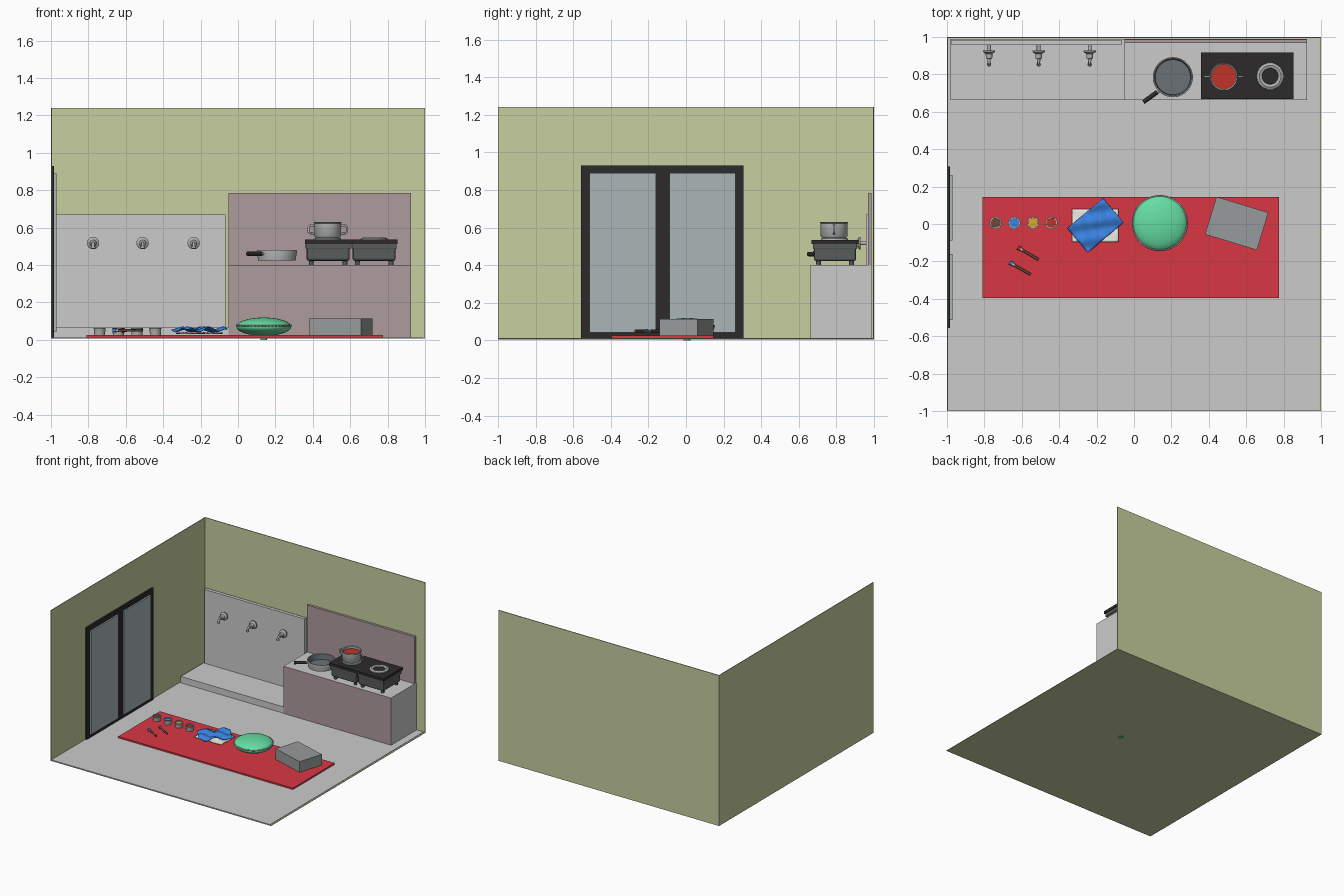
import bpy, bmesh, math
from mathutils import Vector

if "Cube" in bpy.data.objects:
    bpy.data.objects.remove(bpy.data.objects["Cube"])


def mat(name, r, g, b):
    m = bpy.data.materials.new(name)
    m.diffuse_color = [(c / 255) ** 2.2 for c in (r, g, b)] + [1]
    m.use_nodes = True
    m.node_tree.nodes["Principled BSDF"].inputs["Base Color"].default_value = m.diffuse_color
    return m


OLIVE = mat("olive", 198, 206, 158)
PINK = mat("dusty_pink", 172, 153, 156)
BLACK = mat("black", 48, 46, 46)
DARK = mat("dark_grey", 88, 92, 91)
GLASS = mat("glass", 168, 180, 182)
RED = mat("red", 215, 58, 70)
GREEN = mat("green", 100, 220, 160)
BLUE = mat("blue", 60, 130, 225)
WHITE = mat("white", 238, 238, 230)
AMBER = mat("amber", 222, 165, 50)
SAUCE = mat("sauce", 190, 55, 45)
BROWN = mat("brown", 110, 75, 60)
PANGREY = mat("pan_grey", 105, 112, 116)
STEEL = mat("steel", 175, 178, 178)


def finish(name, bm, m=None, smooth=False):
    bmesh.ops.recalc_face_normals(bm, faces=bm.faces)
    me = bpy.data.meshes.new(name)
    bm.to_mesh(me)
    bm.free()
    ob = bpy.data.objects.new(name, me)
    bpy.context.collection.objects.link(ob)
    if m:
        me.materials.append(m)
    if smooth:
        bpy.ops.object.select_all(action='DESELECT')
        ob.select_set(True)
        bpy.context.view_layer.objects.active = ob
        bpy.ops.object.shade_smooth_by_angle(angle=math.radians(40))
    return ob


def box(name, x, y, z, m=None, bevel=0):
    bm = bmesh.new()
    bmesh.ops.create_cube(bm, size=1)
    for v in bm.verts:
        v.co = Vector(((v.co.x) * (x[1] - x[0]), v.co.y * (y[1] - y[0]), v.co.z * (z[1] - z[0])))
    ob = finish(name, bm, m)
    ob.location = (sum(x) / 2, sum(y) / 2, sum(z) / 2)
    if bevel:
        b = ob.modifiers.new("bevel", 'BEVEL')
        b.width, b.segments = bevel, 2
    return ob


def lathe(name, profile, loc, m=None, seg=32, rot=(0, 0, 0)):
    bm = bmesh.new()
    vs = [bm.verts.new((r, 0, z)) for r, z in profile]
    es = [bm.edges.new(p) for p in zip(vs, vs[1:])]
    bmesh.ops.spin(bm, geom=vs + es, axis=(0, 0, 1), cent=(0, 0, 0), angle=2 * math.pi, steps=seg)
    bmesh.ops.remove_doubles(bm, verts=bm.verts, dist=1e-5)
    ob = finish(name, bm, m, True)
    ob.location, ob.rotation_euler = loc, rot
    return ob


def tube(name, pts, r, m=None):
    cu = bpy.data.curves.new(name, 'CURVE')
    cu.dimensions, cu.bevel_depth, cu.bevel_resolution, cu.use_fill_caps = '3D', r, 2, True
    sp = cu.splines.new('POLY')
    sp.points.add(len(pts) - 1)
    for p, c in zip(sp.points, pts):
        p.co = (*c, 1)
    ob = bpy.data.objects.new(name, cu)
    bpy.context.collection.objects.link(ob)
    if m:
        cu.materials.append(m)
    return ob


def torus(name, R, r, loc, m=None):
    prof = [(R + r * math.cos(i * math.pi / 5), r * math.sin(i * math.pi / 5)) for i in range(11)]
    return lathe(name, prof, loc, m, 40)


def cloth(name, w, d, loc, rot, amp, m):
    bm = bmesh.new()
    bmesh.ops.create_grid(bm, x_segments=20, y_segments=16, size=0.5)
    for v in bm.verts:
        u, t = v.co.x, v.co.y
        fold = math.sin(11 * u + 3 * t) * math.cos(7 * t - 2 * u)
        v.co = (u * w, t * d, amp * fold)
    ob = finish(name, bm, m, True)
    ob.location, ob.rotation_euler = loc, (0, 0, rot)
    s = ob.modifiers.new("thickness", 'SOLIDIFY')
    s.thickness = 0.003


# Room shell
box("base", (-1, 1), (-1, 1), (0.006, 0.01), OLIVE)
box("floor", (-0.995, 0.988), (-0.995, 0.993), (0.009, 0.013))
box("left_wall", (-1, -0.995), (-1, 1), (0.006, 1.24), OLIVE)
box("back_wall", (-1, 1), (0.994, 1), (0.006, 1.24), OLIVE)

# Sliding door on the left wall
X = (-0.997, -0.983)
for n, z in (("top", (0.89, 0.93)), ("bottom", (0.01, 0.042))):
    box("door_rail_" + n, X, (-0.557, 0.307), z, BLACK)
for i, y in enumerate([(-0.557, -0.513), (-0.16, -0.088), (0.262, 0.307)]):
    box(f"door_post_{i}", X, y, (0.042, 0.89), BLACK)
for i, y in enumerate([(-0.513, -0.16), (-0.088, 0.262)]):
    box(f"door_glass_{i}", (-0.99, -0.971), y, (0.042, 0.89), GLASS)

# Washing area: step, panel and taps
box("wash_step", (-0.985, -0.05), (0.665, 0.99), (0.01, 0.065))
box("wash_panel", (-0.975, -0.068), (0.957, 0.984), (0.06, 0.67))
for i, x in enumerate((-0.775, -0.51, -0.237)):
    prof = [(0, -0.03), (0.01, -0.03), (0.01, 0), (0.033, 0), (0.033, 0.008), (0.018, 0.018),
            (0.017, 0.042), (0.009, 0.046), (0.009, 0.06), (0, 0.06)]
    lathe(f"tap_{i}", prof, (x, 0.928, 0.517), STEEL, 20, (math.pi / 2, 0, 0))
    tube(f"tap_spout_{i}", [(x, 0.88, 0.517), (x, 0.863, 0.516), (x, 0.855, 0.508), (x, 0.853, 0.492)], 0.008, STEEL)
    lathe(f"tap_nozzle_{i}", [(0, 0), (0.012, 0), (0.012, 0.012), (0, 0.012)], (x, 0.853, 0.488), STEEL, 16)

# Counter with pink front and splashback
c = box("counter", (-0.05, 0.925), (0.662, 0.99), (0.01, 0.4), mat("light_grey", 204, 204, 204))
c.data.materials.append(PINK)
for f in c.data.polygons:
    f.material_index = int(f.normal.y < -0.5)
box("splashback", (-0.05, 0.925), (0.967, 0.986), (0.4, 0.785), PINK)

# Stove: two bodies on feet under one dark top
box("stove_top", (0.357, 0.853), (0.667, 0.917), (0.513, 0.535), BLACK)
for i, x in enumerate([(0.367, 0.597), (0.613, 0.843)]):
    box(f"stove_body_{i}", x, (0.68, 0.905), (0.422, 0.5), DARK, 0.012)
    box(f"stove_collar_{i}", (x[0] - .005, x[1] + .005), (0.674, 0.91), (0.485, 0.516), DARK, 0.004)
    for j, fx in enumerate((x[0] + 0.025, x[1] - 0.025)):
        for k, fy in enumerate((0.705, 0.88)):
            lathe(f"stove_foot_{i}{j}{k}", [(0, 0), (0.012, 0), (0.014, 0.03), (0, 0.03)], (fx, fy, 0.4), DARK, 12)
for i, x in enumerate((0.48, 0.728)):
    lathe(f"burner_{i}", [(0.042, 0), (0.073, 0), (0.071, 0.008), (0.058, 0.015), (0.044, 0.01), (0.042, 0)],
          (x, 0.79, 0.533), STEEL)

# Cooking pot with sauce and side handles
lathe("pot", [(0, 0), (0.066, 0), (0.071, 0.006), (0.071, 0.074), (0.075, 0.078), (0.072, 0.082),
              (0.065, 0.078), (0.065, 0.008), (0, 0.008)], (0.48, 0.787, 0.548), STEEL)
lathe("pot_sauce", [(0, 0.06), (0.066, 0.06), (0.066, 0.05), (0, 0.05)], (0.48, 0.787, 0.548), SAUCE)
for s in (-1, 1):
    pts = [(0.48 + s * dx, 0.787, z) for dx, z in ((0.068, 0.612), (0.096, 0.61), (0.103, 0.602),
                                                   (0.103, 0.578), (0.096, 0.57), (0.068, 0.568))]
    tube("pot_handle_" + ("left" if s < 0 else "right"), pts, 0.006, STEEL)

# Frying pan
lathe("pan", [(0, 0), (0.1, 0), (0.107, 0.05), (0.106, 0.055), (0.1, 0.054), (0.095, 0.008), (0, 0.008)],
      (0.208, 0.785, 0.424), STEEL, 40)
lathe("pan_inside", [(0, 0), (0.094, 0), (0.0985, 0.044)], (0.208, 0.785, 0.4335), PANGREY, 40)
tube("pan_handle_neck", [(0.14, 0.715, 0.46), (0.11, 0.692, 0.459)], 0.007, STEEL)
tube("pan_handle", [(0.125, 0.706, 0.46), (0.05, 0.652, 0.459)], 0.012, BLACK)

# Red mat
box("floor_mat", (-0.81, 0.775), (-0.395, 0.145), (0.012, 0.025), RED)

# Tilted grey block
b = box("grey_block", (0.404, 0.694), (-0.102, 0.108), (0.025, 0.113), mat("block_grey", 150, 153, 153))
b.rotation_euler.z = math.radians(-17)

# Large domed bowl
dome = [(0.147 * math.cos(a), 0.07 + 0.049 * math.sin(a))
        for a in [math.pi * (i / 20 - 0.5) for i in range(21)]]
lathe("green_bowl", dome, (0.138, 0.005, 0), GREEN, 48)
lathe("bowl_foot", [(0, 0), (0.018, 0), (0.022, 0.03), (0, 0.03)], (0.138, 0.005, 0), GREEN, 20)
torus("bowl_rim", 0.145, 0.005, (0.138, 0.005, 0.077), STEEL)

# Small cups with coloured contents
for i, (x, m) in enumerate(zip((-0.74, -0.64, -0.54, -0.442), (BROWN, BLUE, AMBER, SAUCE))):
    lathe(f"cup_{i}", [(0, 0), (0.029, 0), (0.031, 0.033), (0.033, 0.038), (0.026, 0.038), (0.024, 0.006), (0, 0.006)],
          (x, 0.006, 0.024), STEEL, 24)
    lathe(f"cup_contents_{i}", [(0, 0.031), (0.026, 0.031), (0.024, 0.006), (0, 0.006)], (x, 0.006, 0.024), m, 24)

# Two brushes
for i, (x, y, m) in enumerate(((-0.62, -0.127, SAUCE), (-0.663, -0.207, BLUE))):
    def along(t):
        return (x + 0.11 * t, y - 0.063 * t, 0.05)
    tube(f"brush_handle_{i}", [along(0.1), along(1)], 0.007, BROWN)
    tube(f"brush_ferrule_{i}", [along(0.1), along(0.22)], 0.0085, STEEL)
    tube(f"brush_tip_{i}", [along(-0.02), along(0.12)], 0.011, m)

# White and blue cloths
cloth("white_cloth", 0.247, 0.177, (-0.207, -0.008, 0.034), 0, 0.004, WHITE)
cloth("blue_cloth", 0.25, 0.17, (-0.206, -0.008, 0.054), math.radians(40), 0.014, BLUE)
